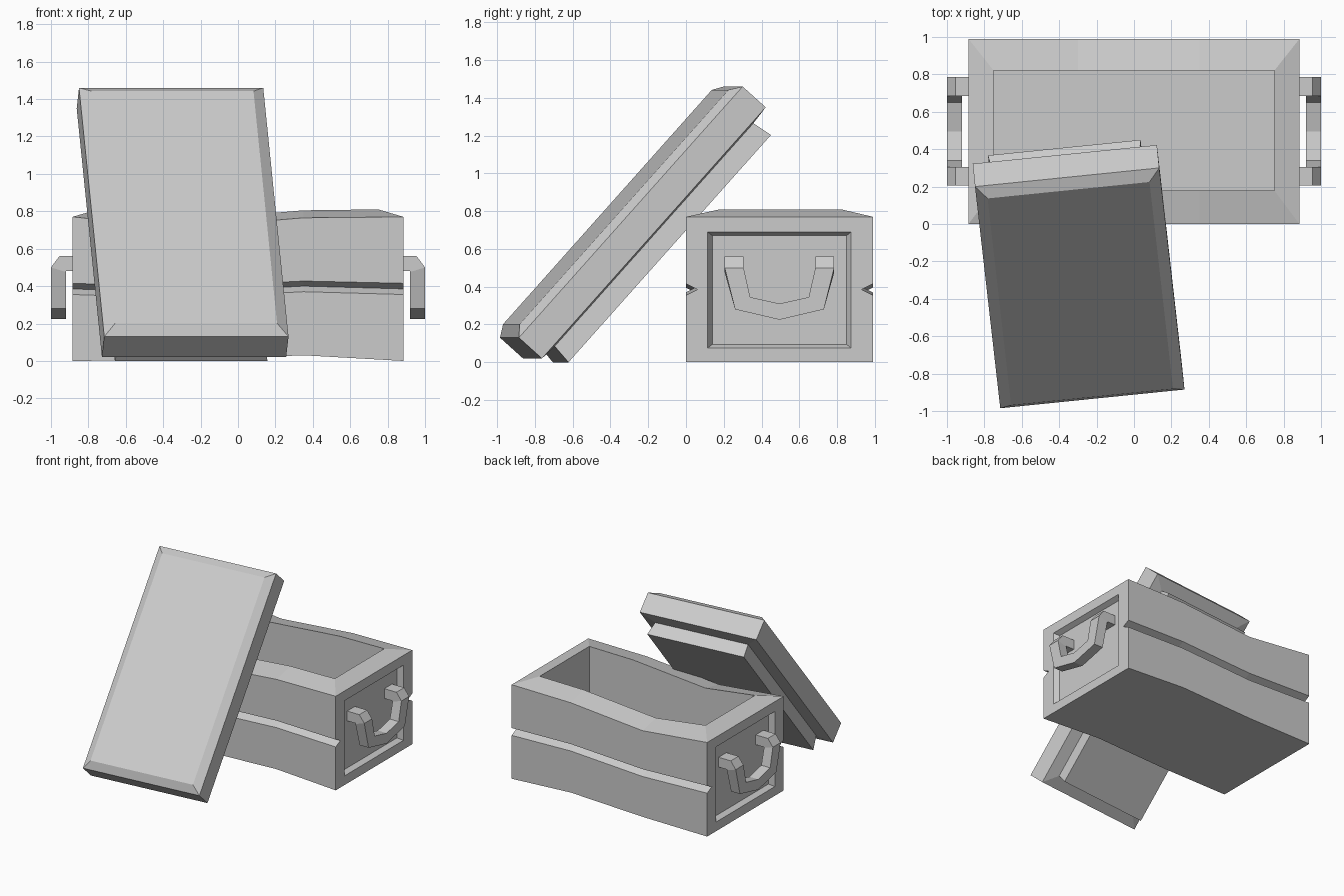
import bpy, bmesh
from mathutils import Vector

if "Cube" in bpy.data.objects:
    bpy.data.objects.remove(bpy.data.objects["Cube"])


def loft(name, rings):
    """Skin a stack of equal-length rings and cap both ends."""
    bm = bmesh.new()
    loops = [[bm.verts.new(p) for p in ring] for ring in rings]
    n = len(loops[0])
    for a, b in zip(loops, loops[1:]):
        for i in range(n):
            j = (i + 1) % n
            bm.faces.new((a[i], a[j], b[j], b[i]))
    bm.faces.new(loops[0][::-1])
    bm.faces.new(loops[-1])
    bmesh.ops.recalc_face_normals(bm, faces=bm.faces)
    mesh = bpy.data.meshes.new(name)
    bm.to_mesh(mesh)
    bm.free()
    obj = bpy.data.objects.new(name, mesh)
    bpy.context.collection.objects.link(obj)
    return obj


# Crate: stacked rings with side grooves, sloped rim, open inside and sagging middle
def crate_ring(z, x, y0, y1, right_dz, left_dz):
    r, l = z + right_dz, z + left_dz
    return [(-x, y0, z), (-.3, y0, l), (.35, y0, r), (x, y0, z),
            (x, y1, z), (.35, y1, r), (-.3, y1, l), (-x, y1, z)]


crate = loft("crate_body", [
    crate_ring(0, .885, 0, .99, .03, .005),
    crate_ring(.355, .885, 0, .99, .015, -.02),
    crate_ring(.385, .885, .06, .93, .015, -.02),
    crate_ring(.415, .885, 0, .99, .012, -.02),
    crate_ring(.77, .885, 0, .99, -.005, -.06),
    crate_ring(.81, .75, .18, .82, -.005, -.06),
    crate_ring(.10, .75, .18, .82, 0, 0),
])


# Recessed end panels and handles, both sides
def panel(x, y0, y1, z0, z1):
    return [(x, y0, z0), (x, y1, z0), (x, y1, z1), (x, y0, z1)]


def section(xa, ya, za, xb, yb, zb):
    """Handle section swept across from inner point a to outer point b."""
    return [(xa, ya, za), (xb, ya, za), (xb, yb, zb), (xa, yb, zb)]


def lug(xa, za, xb, zb):
    """Handle section spanning the width of the mounting lug."""
    return [(xa, .305, za), (xb, .305, zb), (xb, .205, zb), (xa, .205, za)]


half = [lug(.84, .48, .84, .56), lug(.92, .48, .955, .56), lug(.92, .475, 1.0, .50),
        section(.92, .34, .345, 1.0, .26, .28)]
middle = section(.92, .495, .31, 1.0, .495, .225)
other = [[(x, .99 - y, z) for x, y, z in s] for s in reversed(half)]

for side, label in ((1, "right"), (-1, "left")):
    cutter = loft("panel_cutter_" + label, [
        panel(side * .91, .10, .89, .06, .705),
        panel(side * .885, .115, .875, .075, .69),
        panel(side * .845, .14, .85, .095, .67)])
    cutter.hide_render = True
    cutter.hide_set(True)
    mod = crate.modifiers.new("panel_" + label, 'BOOLEAN')
    mod.operation = 'DIFFERENCE'
    mod.solver = 'EXACT'
    mod.object = cutter
    loft("handle_" + label,
         [[(side * x, y, z) for x, y, z in s] for s in half + [middle] + other])

# Lid leaning on the crate: rings in the lid's own width / length / normal frame
corner = Vector((-.715, -.985, .13))
width = Vector((.985, .10, 0))
length = Vector((-.135, 1.185, 1.33))
wu, lu = width.normalized(), length.normalized()
nu = wu.cross(lu).normalized()


def lid_ring(inset, height):
    w0, w1 = inset, width.length - inset
    l0, l1 = inset, length.length - inset
    return [corner + wu * w + lu * l + nu * height
            for w, l in ((w0, l0), (w1, l0), (w1, l1), (w0, l1))]


loft("lid", [lid_ring(.06, .04), lid_ring(0, 0), lid_ring(0, -.165),
             lid_ring(.10, -.18), lid_ring(.085, -.29)])
